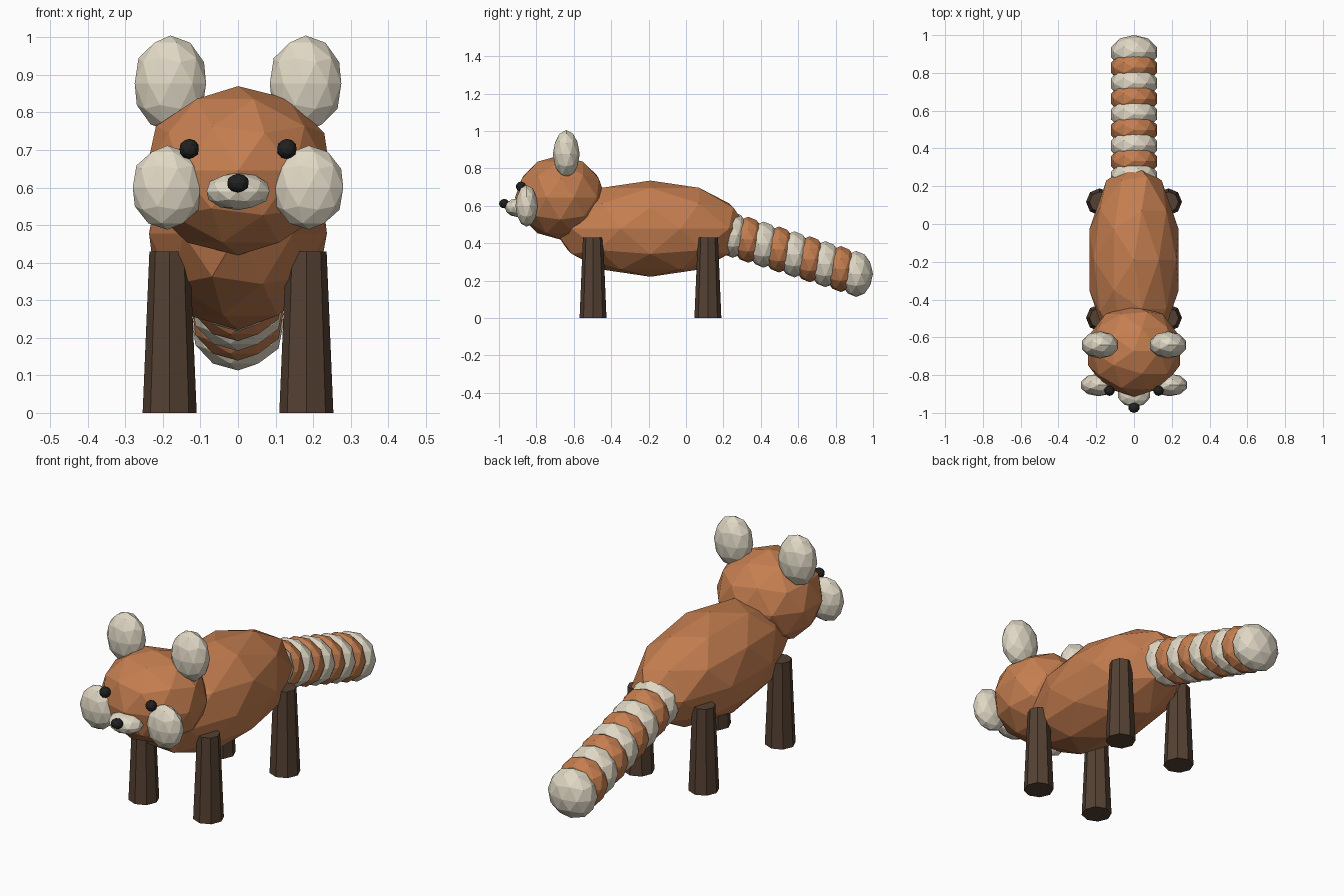
import bpy

if "Cube" in bpy.data.objects:
    bpy.data.objects.remove(bpy.data.objects["Cube"])


def material(name, rgb):
    m = bpy.data.materials.new(name)
    m.diffuse_color = (*rgb, 1.0)
    m.use_nodes = True
    m.node_tree.nodes["Principled BSDF"].inputs["Base Color"].default_value = m.diffuse_color
    return m


RUST = material("rust", (0.56, 0.21, 0.08))
CREAM = material("cream", (0.75, 0.69, 0.56))
BROWN = material("brown", (0.09, 0.052, 0.032))
BLACK = material("black", (0.015, 0.015, 0.015))


def finish(name, mat):
    ob = bpy.context.object
    ob.name = ob.data.name = name
    ob.data.materials.append(mat)
    return ob


def blob(name, center, radii, mat):
    """Faceted ellipsoid."""
    bpy.ops.mesh.primitive_ico_sphere_add(subdivisions=2, radius=1, location=center)
    ob = finish(name, mat)
    ob.scale = radii
    return ob


def leg(name, x, y):
    """Eight-sided tapered post standing on the floor."""
    h = 0.43
    bpy.ops.mesh.primitive_cone_add(vertices=8, radius1=0.072, radius2=0.054,
                                    depth=h, location=(x, y, h / 2))
    return finish(name, BROWN)


# Body and head
blob("body", (0, -0.19, 0.478), (0.249, 0.52, 0.257), RUST)
blob("head", (0, -0.672, 0.645), (0.257, 0.242, 0.225), RUST)

# Muzzle and nose
blob("muzzle", (0, -0.90, 0.59), (0.088, 0.07, 0.05), CREAM)
blob("nose", (0, -0.972, 0.612), (0.03, 0.028, 0.025), BLACK)

# Paired parts
for side, s in (("left", -1), ("right", 1)):
    blob(f"{side}_ear", (s * 0.18, -0.64, 0.877), (0.1, 0.072, 0.128), CREAM)
    blob(f"{side}_cheek", (s * 0.188, -0.852, 0.60), (0.097, 0.06, 0.112), CREAM)
    blob(f"{side}_eye", (s * 0.13, -0.883, 0.703), (0.027, 0.027, 0.027), BLACK)
    leg(f"{side}_front_leg", s * 0.182, -0.497)
    leg(f"{side}_hind_leg", s * 0.182, 0.117)

# Ringed tail, drooping in a straight line
RINGS = 9
for i in range(RINGS):
    t = i / (RINGS - 1)
    blob(f"tail_ring_{i + 1}", (0, 0.25 + 0.66 * t, 0.445 - 0.209 * t),
         (0.127, 0.09, 0.123), RUST if i % 2 else CREAM)
